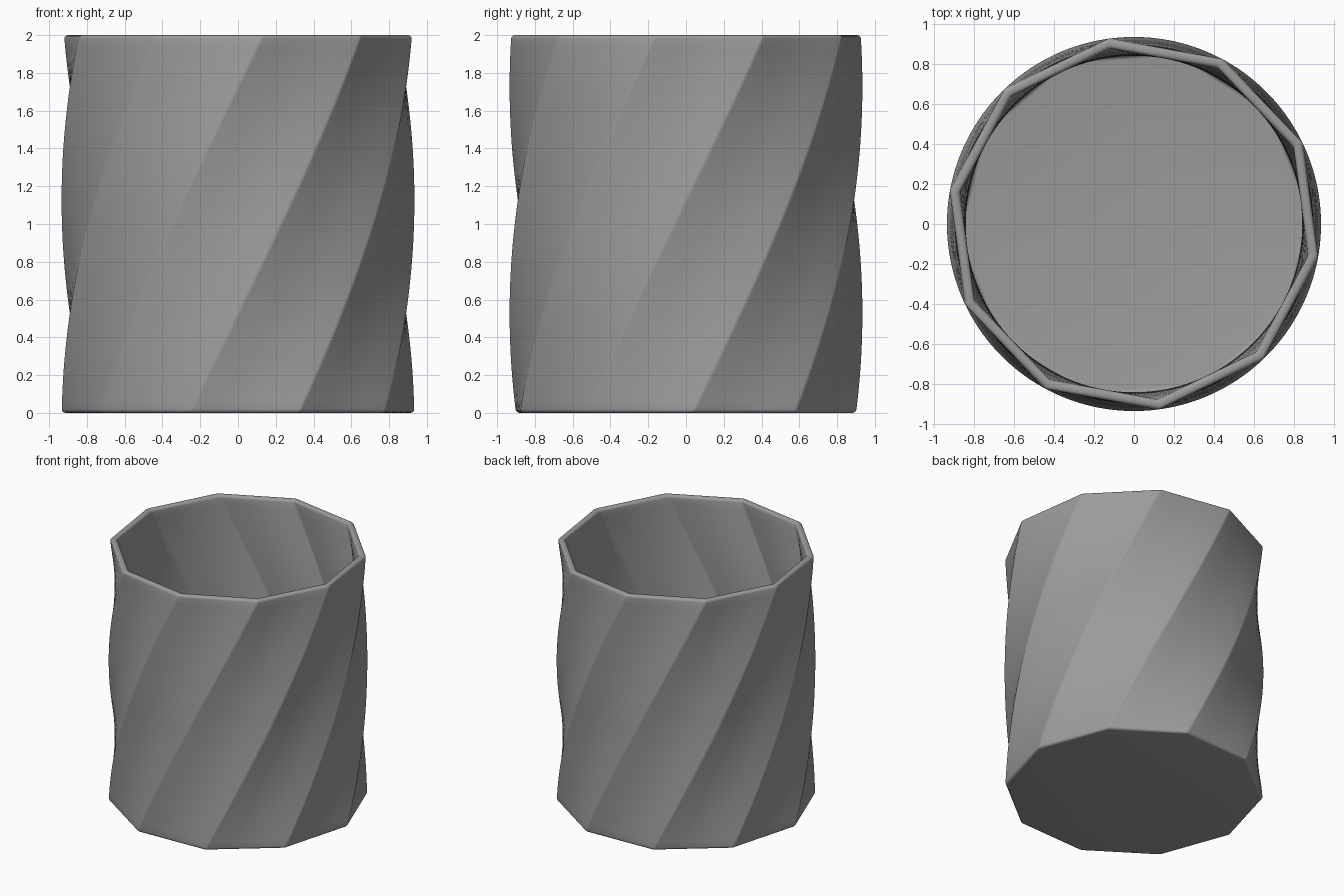
import bpy, bmesh, math

if "Cube" in bpy.data.objects:
    bpy.data.objects.remove(bpy.data.objects["Cube"])

SIDES = 10
RADIUS = 0.936                 # corner radius of the decagon
HEIGHT = 2.0
WALL = 0.05
FLOOR = 0.06
BEV = 0.02
PHASE = math.radians(2.2)      # corner angle at the base
TWIST = math.radians(60)       # total twist over the height
APOTHEM = RADIUS * math.cos(math.pi / SIDES)


def ring_points(inset, z, soft=0.04):
    """Twisted decagon with softly rounded corners, shrunk by inset."""
    half = math.pi / SIDES
    corner = (APOTHEM - inset - soft) / math.cos(half)
    turn = PHASE + TWIST * z / HEIGHT
    pts = []
    for i in range(SIDES):
        a = turn + 2 * half * i
        arc = []
        for t in (-1, -0.5, 0, 0.5, 1):
            arc.append((corner * math.cos(a) + soft * math.cos(a + t * half),
                        corner * math.sin(a) + soft * math.sin(a + t * half), z))
        pts += arc
        # points along the flat side to the next corner
        b = a + 2 * half
        end = (corner * math.cos(b) + soft * math.cos(b - half),
               corner * math.sin(b) + soft * math.sin(b - half))
        for k in (0.25, 0.5, 0.75):
            pts.append((arc[-1][0] * (1 - k) + end[0] * k,
                        arc[-1][1] * (1 - k) + end[1] * k, z))
    return pts


def quarter(cx, cz, r, a0, a1, n=4):
    """Rounded profile corner as (inset, z) pairs."""
    out = []
    for i in range(n + 1):
        a = math.radians(a0 + (a1 - a0) * i / n)
        out.append((cx + r * math.cos(a), cz + r * math.sin(a)))
    return out


# profile: base edge, outer wall, rim, inner wall, floor
profile = quarter(BEV, BEV, BEV, 270, 180)
profile += [(0, BEV + (HEIGHT - 2 * BEV) * i / 40) for i in range(1, 40)]
profile += quarter(BEV, HEIGHT - BEV, BEV, 180, 90)
profile += quarter(WALL - BEV, HEIGHT - BEV, BEV, 90, 0)
top, low = HEIGHT - BEV, FLOOR + BEV
profile += [(WALL, top + (low - top) * i / 40) for i in range(1, 40)]
profile += quarter(WALL + BEV, FLOOR + BEV, BEV, 180, 270)

# twisted cup shell
bm = bmesh.new()
rings = [[bm.verts.new(p) for p in ring_points(d, z)] for d, z in profile]
for lo, hi in zip(rings, rings[1:]):
    n = len(lo)
    for i in range(n):
        j = (i + 1) % n
        bm.faces.new((lo[i], lo[j], hi[j], hi[i]))
bm.faces.new(rings[0][::-1])
bm.faces.new(rings[-1])
bmesh.ops.recalc_face_normals(bm, faces=bm.faces)
mesh = bpy.data.meshes.new("twisted_cup")
bm.to_mesh(mesh)
bm.free()
cup = bpy.data.objects.new("twisted_cup", mesh)
bpy.context.collection.objects.link(cup)

# single plain grey
grey = bpy.data.materials.new("plain grey")
grey.diffuse_color = (0.33, 0.33, 0.33, 1)
grey.use_nodes = True
grey.node_tree.nodes["Principled BSDF"].inputs["Base Color"].default_value = grey.diffuse_color
mesh.materials.append(grey)

bpy.context.view_layer.objects.active = cup
cup.select_set(True)
bpy.ops.object.shade_smooth_by_angle(angle=math.radians(35))
